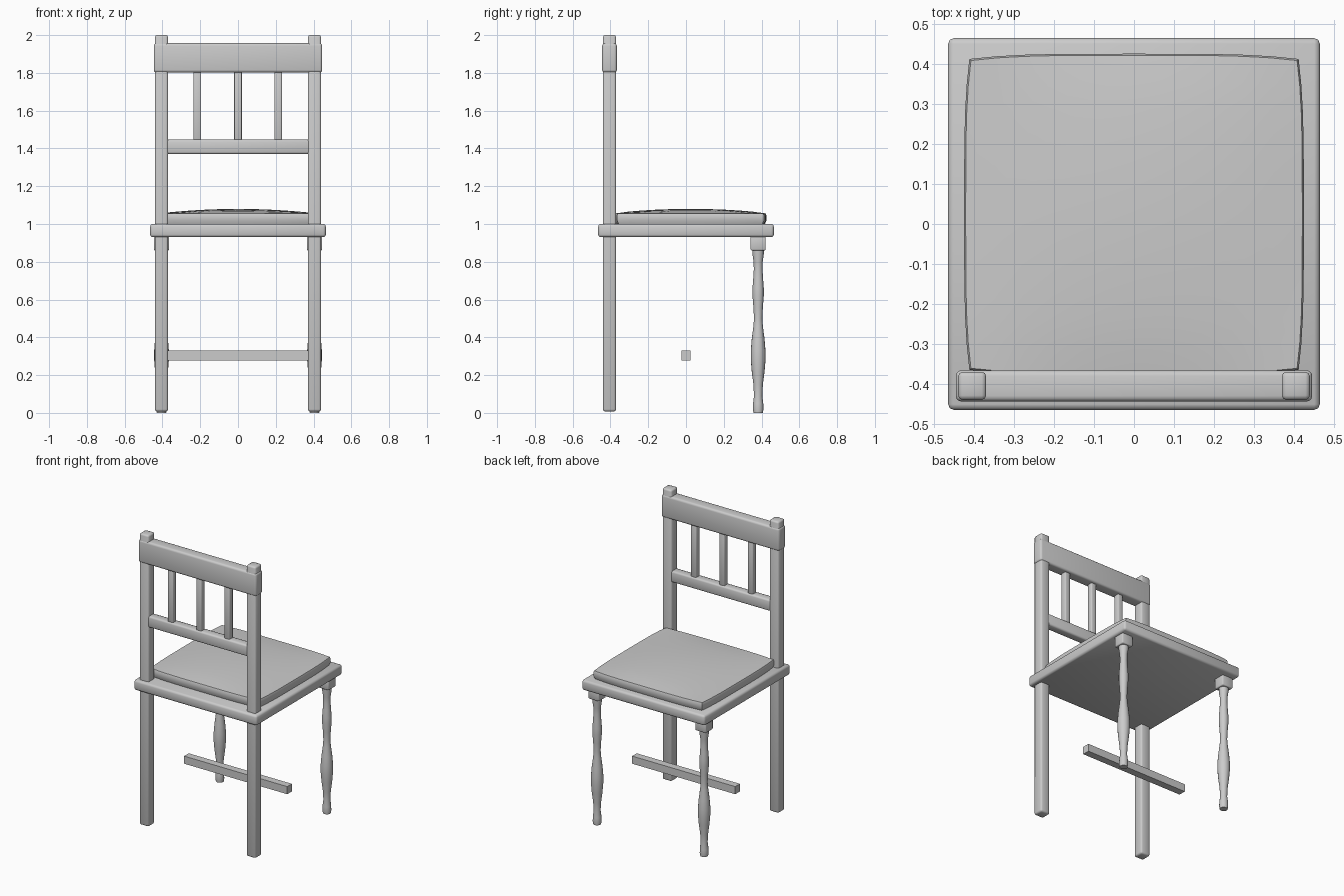
import bpy, bmesh, math

if "Cube" in bpy.data.objects:
    bpy.data.objects.remove(bpy.data.objects["Cube"])

grey = bpy.data.materials.new("light_grey")
grey.diffuse_color = (0.6, 0.6, 0.6, 1)
grey.use_nodes = True
grey.node_tree.nodes["Principled BSDF"].inputs["Base Color"].default_value = grey.diffuse_color


def finish(bm, name, angle=50):
    bmesh.ops.recalc_face_normals(bm, faces=bm.faces)
    mesh = bpy.data.meshes.new(name)
    bm.to_mesh(mesh)
    bm.free()
    mesh.materials.append(grey)
    obj = bpy.data.objects.new(name, mesh)
    bpy.context.collection.objects.link(obj)
    bpy.ops.object.select_all(action='DESELECT')
    obj.select_set(True)
    bpy.context.view_layer.objects.active = obj
    bpy.ops.object.shade_smooth_by_angle(angle=math.radians(angle))
    return obj


def box(name, lo, hi, bevel=0.0, segments=2):
    """Box between two corners with rounded edges."""
    bm = bmesh.new()
    bmesh.ops.create_cube(bm, size=1)
    for v in bm.verts:
        v.co = [(a + b) / 2 + c * (b - a) for a, b, c in zip(lo, hi, v.co)]
    if bevel:
        bmesh.ops.bevel(bm, geom=bm.edges[:], offset=bevel, segments=segments,
                        profile=0.5, affect='EDGES')
    return finish(bm, name)


def turned(name, x, y, profile, sides=16):
    """Lathe a (radius, height) profile around a vertical axis."""
    bm = bmesh.new()
    rings = []
    for r, z in profile:
        rings.append([bm.verts.new((x + r * math.cos(2 * math.pi * i / sides),
                                    y + r * math.sin(2 * math.pi * i / sides), z))
                      for i in range(sides)])
    for a, b in zip(rings, rings[1:]):
        for i in range(sides):
            j = (i + 1) % sides
            bm.faces.new((a[i], a[j], b[j], b[i]))
    bm.faces.new(rings[0][::-1])
    bm.faces.new(rings[-1])
    return finish(bm, name)


# Seat board
box("seat", (-0.465, -0.465, 0.93), (0.465, 0.465, 1.0), 0.014)


# Cushion: stacked outlines with bowed sides, closed by a domed top
def cushion(n=12):
    bm = bmesh.new()
    cy, hx, hy = 0.024, 0.412, 0.389
    bow = lambda t: 0.013 * (1 - t ** 4)

    def spot(u, v, grow, z):
        x = u * (hx + grow + bow(v) * abs(u))
        y = cy + v * (hy + grow + bow(u) * abs(v))
        return bm.verts.new((x, y, z))

    steps = [-1 + 2 * i / n for i in range(n + 1)]
    top = [[spot(u, v, -0.004, 1.056 + 0.024 * (1 - u * u) * (1 - v * v) ** 0.8)
            for v in steps] for u in steps]
    for i in range(n):
        for j in range(n):
            bm.faces.new((top[i][j], top[i + 1][j], top[i + 1][j + 1], top[i][j + 1]))
    rim = [(i, 0) for i in range(n)] + [(n, j) for j in range(n)] \
        + [(i, n) for i in range(n, 0, -1)] + [(0, j) for j in range(n, 0, -1)]
    prev = [top[i][j] for i, j in rim]
    for grow, z in ((0.0, 1.045), (0.0, 1.02), (-0.008, 1.0)):
        ring = [spot(steps[i], steps[j], grow, z) for i, j in rim]
        for k in range(len(rim)):
            m = (k + 1) % len(rim)
            bm.faces.new((prev[k], ring[k], ring[m], prev[m]))
        prev = ring
    bm.faces.new(prev)
    finish(bm, "cushion", 35)


cushion()

# Turned front legs with square blocks, and straight back posts
leg_profile = [(0.025, 0.0), (0.028, 0.02), (0.027, 0.05), (0.022, 0.09), (0.025, 0.15),
               (0.034, 0.22), (0.039, 0.28), (0.039, 0.33), (0.034, 0.39), (0.025, 0.46),
               (0.022, 0.50), (0.025, 0.56), (0.030, 0.62), (0.030, 0.66), (0.026, 0.71),
               (0.023, 0.76), (0.024, 0.80), (0.030, 0.84), (0.031, 0.87)]
for side, s in (("left", -1), ("right", 1)):
    x = s * 0.405
    turned("front_leg_" + side, x, 0.382, leg_profile)
    box("leg_block_" + side, (x - 0.04, 0.342, 0.86), (x + 0.04, 0.422, 0.935), 0.006)
    box("back_post_" + side, (x - 0.035, -0.44, 0.008), (x + 0.035, -0.37, 2.0), 0.011)

# Backrest rails
box("top_rail", (-0.446, -0.444, 1.802), (0.446, -0.366, 1.957), 0.014, 3)
box("lower_rail", (-0.385, -0.435, 1.37), (0.385, -0.375, 1.447), 0.011)

# Backrest spindles
for i, x in enumerate((-0.215, 0.0, 0.213)):
    box(f"spindle_{i + 1}", (x - 0.02, -0.425, 1.43), (x + 0.02, -0.385, 1.82), 0.006)

# Cross stretcher
box("stretcher", (-0.39, -0.025, 0.278), (0.39, 0.025, 0.33))
